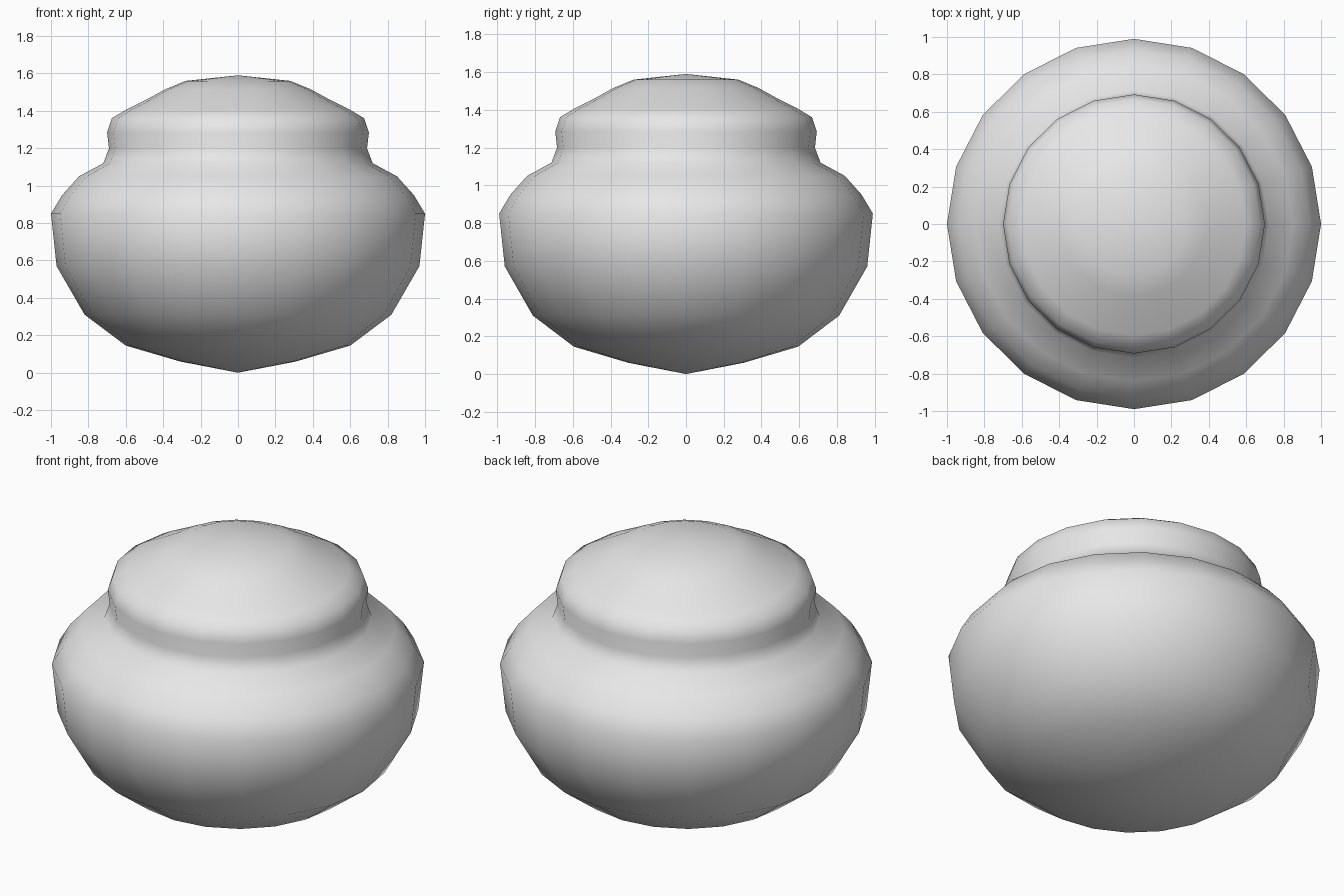
import bpy
import bmesh
import math

cube = bpy.data.objects.get("Cube")
if cube:
    bpy.data.objects.remove(cube, do_unlink=True)

SIDES = 20
DEPTH = 0.99  # slightly narrower front to back

# Profile (radius, height) from the bottom pole to the top pole
profile = [
    (0, 0), (0.31, 0.06), (0.60, 0.145), (0.82, 0.31), (0.97, 0.57),
    (1.0, 0.85), (0.94, 0.95), (0.85, 1.05), (0.72, 1.12), (0.69, 1.20),
    (0.70, 1.285), (0.675, 1.36), (0.60, 1.405), (0.49, 1.46),
    (0.39, 1.515), (0.28, 1.56), (0, 1.59),
]

# Plain grey finish
grey = bpy.data.materials.new("grey")
grey.use_nodes = True
colour = (0.8, 0.8, 0.8, 1)
grey.diffuse_color = colour
for node in grey.node_tree.nodes:
    if node.type == "BSDF_PRINCIPLED":
        node.inputs["Base Color"].default_value = colour

# Rounded pot turned around the vertical axis
bm = bmesh.new()
verts = [bm.verts.new((r, 0, z)) for r, z in profile]
edges = [bm.edges.new(pair) for pair in zip(verts, verts[1:])]
bmesh.ops.spin(bm, geom=verts + edges, axis=(0, 0, 1), cent=(0, 0, 0),
               angle=math.tau, steps=SIDES)
bmesh.ops.remove_doubles(bm, verts=bm.verts, dist=0.001)
bmesh.ops.dissolve_degenerate(bm, edges=bm.edges, dist=0.0001)
bmesh.ops.scale(bm, vec=(1, DEPTH, 1), verts=bm.verts)
bmesh.ops.recalc_face_normals(bm, faces=bm.faces)
for face in bm.faces:
    face.smooth = True

mesh = bpy.data.meshes.new("round_pot")
bm.to_mesh(mesh)
bm.free()
mesh.materials.append(grey)
pot = bpy.data.objects.new("round_pot", mesh)
bpy.context.collection.objects.link(pot)
